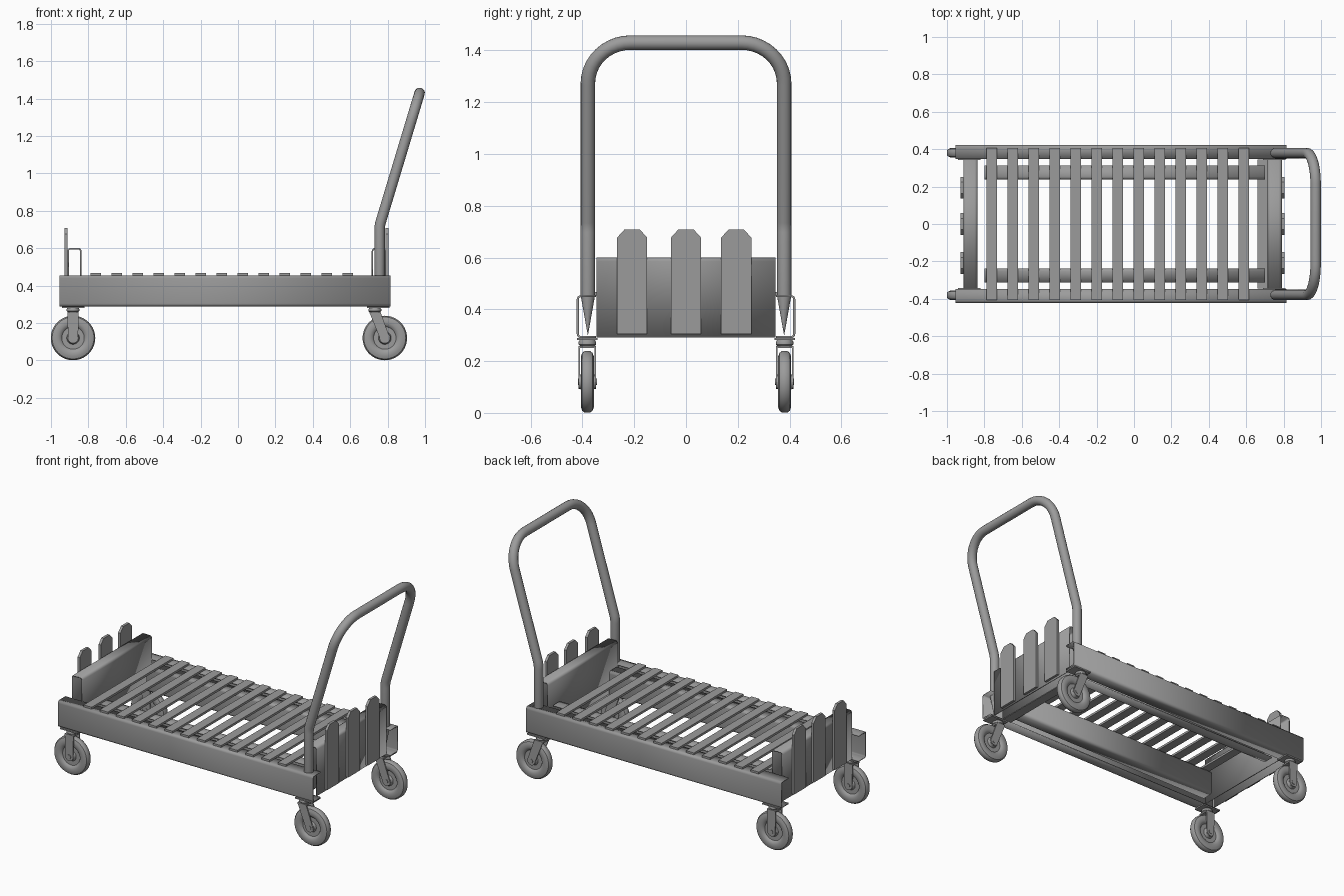
import bpy, bmesh, math
from mathutils import Vector

if "Cube" in bpy.data.objects:
    bpy.data.objects.remove(bpy.data.objects["Cube"])

grey = bpy.data.materials.new("dark_grey")
grey.diffuse_color = (.33, .33, .33, 1)
grey.use_nodes = True
grey.node_tree.nodes["Principled BSDF"].inputs["Base Color"].default_value = grey.diffuse_color


def finish(name, bm, smooth=True):
    bmesh.ops.recalc_face_normals(bm, faces=bm.faces)
    me = bpy.data.meshes.new(name)
    bm.to_mesh(me)
    bm.free()
    me.materials.append(grey)
    ob = bpy.data.objects.new(name, me)
    bpy.context.collection.objects.link(ob)
    if smooth:
        shade(ob)
    return ob


def shade(ob):
    bpy.ops.object.select_all(action='DESELECT')
    ob.select_set(True)
    bpy.context.view_layer.objects.active = ob
    bpy.ops.object.shade_smooth_by_angle(angle=math.radians(35))


def box(name, x0, x1, y0, y1, z0, z1):
    return prism(name, [(x0, z0), (x1, z0), (x1, z1), (x0, z1)], 'y', y0, y1)


def place(axis, p, d):
    # profile is (y, z) along x, or (x, z) along y
    return (d, p[0], p[1]) if axis == 'x' else (p[0], d, p[1])


def prism(name, pts, axis, a, b):
    bm = bmesh.new()
    lo = [bm.verts.new(place(axis, p, a)) for p in pts]
    hi = [bm.verts.new(place(axis, p, b)) for p in pts]
    bm.faces.new(lo)
    bm.faces.new(hi)
    for i in range(len(pts)):
        j = (i + 1) % len(pts)
        bm.faces.new((lo[i], lo[j], hi[j], hi[i]))
    return finish(name, bm, False)


def fillet(pts, radii, n=6):
    pts = [Vector(p) for p in pts]
    out = [pts[0]]
    for i in range(1, len(pts) - 1):
        p, r = pts[i], radii[i - 1]
        a, b = (pts[i - 1] - p).normalized(), (pts[i + 1] - p).normalized()
        h = a.angle(b) / 2
        c = p + (a + b).normalized() * r / math.sin(h)
        s = (p + a * r / math.tan(h) - c).normalized()
        e = (p + b * r / math.tan(h) - c).normalized()
        w = s.angle(e)
        out += [c + (s * math.sin(w * (1 - k / n)) + e * math.sin(w * k / n)) * r / math.sin(w)
                for k in range(n + 1)]
    return out + [pts[-1]]


def channel(name, pts, axis, a, b, r=0.012, t=0.008):
    # folded sheet with rounded bends
    path = fillet([(p[0], p[1], 0) for p in pts], [r] * (len(pts) - 2), 4)
    bm = bmesh.new()
    lo = [bm.verts.new(place(axis, p, a)) for p in path]
    hi = [bm.verts.new(place(axis, p, b)) for p in path]
    for i in range(len(path) - 1):
        bm.faces.new((lo[i], lo[i + 1], hi[i + 1], hi[i]))
    ob = finish(name, bm)
    m = ob.modifiers.new("sheet", 'SOLIDIFY')
    m.thickness = t
    m.offset = 0
    return ob


def lathe(name, prof, centre, axis, n=40):
    # prof holds (offset along axis, radius)
    bm = bmesh.new()
    rings = []
    for h, r in prof:
        ring = []
        for k in range(n):
            c, s = r * math.cos(2 * math.pi * k / n), r * math.sin(2 * math.pi * k / n)
            v = Vector((c, h, s)) if axis == 'y' else Vector((c, s, h))
            ring.append(bm.verts.new(v + Vector(centre)))
        rings.append(ring)
    for p, q in zip(rings, rings[1:]):
        for k in range(n):
            bm.faces.new((p[k], p[(k + 1) % n], q[(k + 1) % n], q[k]))
    bm.faces.new(rings[0])
    bm.faces.new(rings[-1])
    return finish(name, bm)


# side rails and inner beams
for s in (-1, 1):
    channel("side_rail", [(s * .347, .451), (s * .418, .451), (s * .418, .293), (s * .347, .293)],
            'x', -.955, .815)
    channel("inner_beam", [(s * .313, .451), (s * .242, .451), (s * .242, .305), (s * .313, .305)],
            'x', -.80, .70)

# deck slats
for i in range(13):
    x = -.76 + i * .1123
    box("deck_slat", x - .028, x + .028, -.405, .405, .453, .467)
box("lower_cross_plate", .66, .72, -.345, .345, .292, .302)

# raised end panels with pickets
for x0, x1, px in ((-.908, -.841, -.919), (.719, .786, .797)):
    channel("end_panel", [(x0, .295), (x0, .597), (x1, .597), (x1, .295)], 'y', -.345, .345)
    for y in (-.208, 0, .194):
        prism("picket", [(y - .058, .305), (y + .058, .305), (y + .058, .677), (y + .03, .708),
                         (y - .03, .708), (y - .058, .677)], 'x', px - .008, px + .008)

# push handle, pointed at its feet inside the rails
hx = .757
arm = [(hx, -.379, .455), (hx, -.379, .72), (.971, -.379, 1.43)]
path = fillet(arm + [(x, -y, z) for x, y, z in reversed(arm)], [.15, .165, .165, .15], 10)
path = [Vector((hx, -.379, .30))] + path + [Vector((hx, .379, .30))]
cu = bpy.data.curves.new("push_handle", 'CURVE')
cu.dimensions = '3D'
cu.bevel_depth = .028
cu.bevel_resolution = 6
cu.materials.append(grey)
sp = cu.splines.new('POLY')
sp.points.add(len(path) - 1)
for pt, p in zip(sp.points, path):
    pt.co = (*p, 1)
    pt.radius = 1
sp.points[0].radius = sp.points[-1].radius = .01
handle = bpy.data.objects.new("push_handle", cu)
bpy.context.collection.objects.link(handle)
bpy.ops.object.select_all(action='DESELECT')
handle.select_set(True)
bpy.context.view_layer.objects.active = handle
bpy.ops.object.convert(target='MESH')
shade(bpy.context.view_layer.objects.active)

# wheels, with a round tyre, recessed disc and hub
half = [(.028, .012), (.028, .028), (.012, .034), (.012, .06), (.020, .066),
        (.025, .080), (.025, .098), (.020, .112), (.010, .119)]
wheel = half + [(-h, r) for h, r in reversed(half)]
for y in (-.381, .381):
    # fixed pair at the far end, trailing swivel pair below the handle
    for wx, sx, plate in ((-.882, -.882, -.882), (.785, .732, .75)):
        lathe("wheel", wheel, (wx, y, .12), 'y')
        lathe("axle", [(-.037, .013), (.037, .013)], (wx, y, .12), 'y', 16)
        box("caster_plate", plate - .06, plate + .06, y - .04, y + .04, .281, .289)
        lathe("swivel", [(.258, .028), (.264, .034), (.274, .034), (.284, .028)], (sx, y, 0), 'z', 24)
        box("fork_bridge", sx - .03, sx + .03, y - .034, y + .034, .250, .259)
        tip = [(wx + .027 * math.cos(a), .12 + .027 * math.sin(a))
               for a in (math.pi + math.pi * k / 8 for k in range(9))]
        for s in (-1, 1):
            prism("fork_leg", [(sx + .03, .259), (sx - .03, .259)] + tip, 'y',
                  y + s * .028, y + s * .034)
